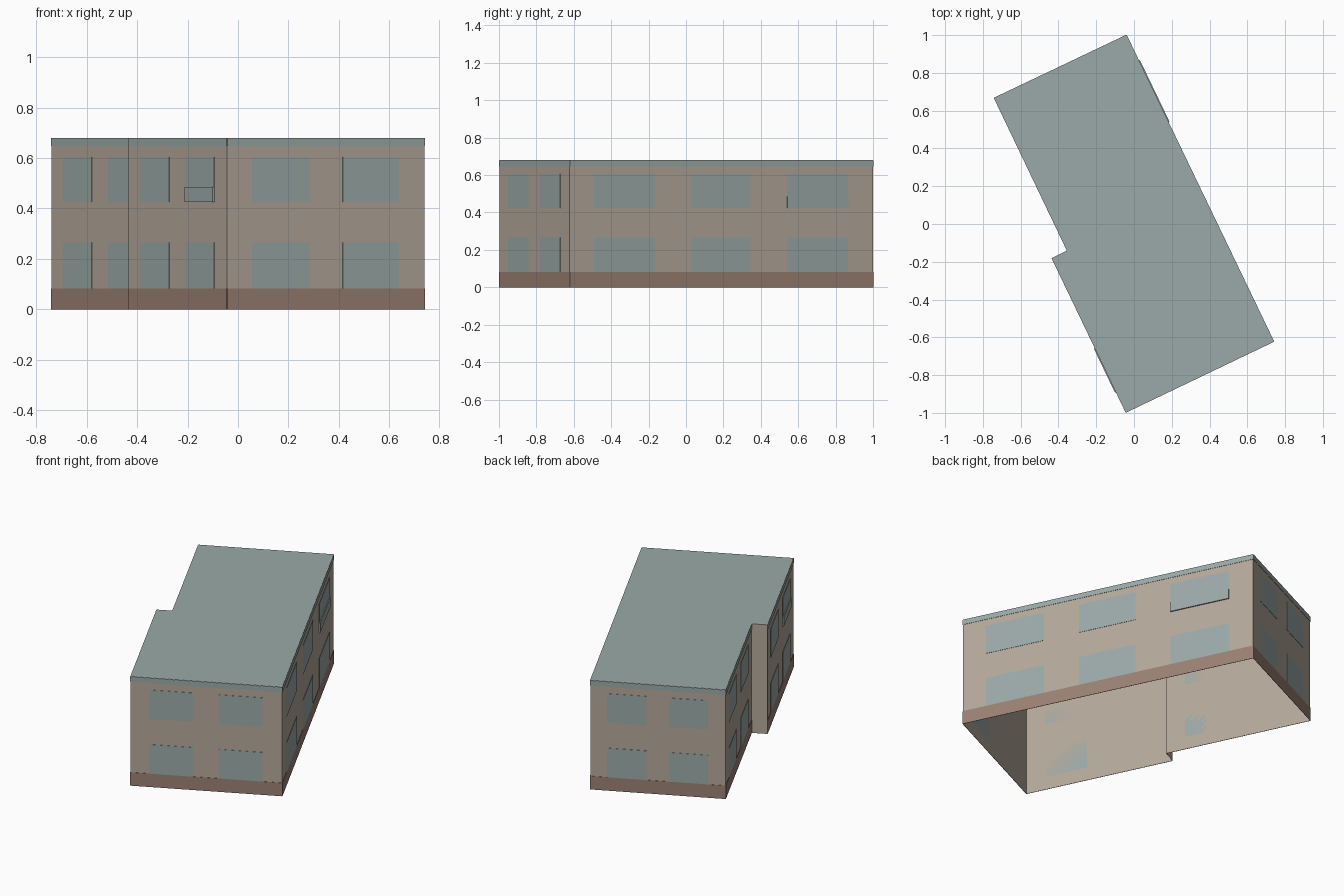
import bpy
import bmesh
from mathutils import Vector

cube = bpy.data.objects.get("Cube")
if cube:
    bpy.data.objects.remove(cube, do_unlink=True)


def material(name, rgb):
    mat = bpy.data.materials.new(name)
    mat.use_nodes = True
    linear = [((c / 255 + 0.055) / 1.055) ** 2.4 for c in rgb] + [1]
    mat.diffuse_color = linear
    mat.node_tree.nodes["Principled BSDF"].inputs["Base Color"].default_value = linear
    return mat


BEIGE = material("beige render", (180, 168, 154))
SLATE = material("grey green", (155, 170, 168))
BROWN = material("brown plinth", (155, 128, 115))

HEIGHT = 0.68
PLINTH = 0.083
TRIM = 0.647
STOREYS = {"lower": (PLINTH, 0.265), "upper": (0.425, 0.605)}

# Footprint corners, anticlockwise from the front corner
FRONT, LEFT, BACK, RIGHT, NOTCH_IN, NOTCH_OUT = [Vector(p) for p in (
    (-0.043, -0.997), (0.74, -0.622), (-0.04, 1.0),
    (-0.74, 0.667), (-0.354, -0.14), (-0.435, -0.18))]
FOOTPRINT = [FRONT, LEFT, BACK, RIGHT, NOTCH_IN, NOTCH_OUT]


def make_object(name, bm, mat):
    mesh = bpy.data.meshes.new(name)
    bm.to_mesh(mesh)
    bm.free()
    mesh.materials.append(mat)
    obj = bpy.data.objects.new(name, mesh)
    bpy.context.collection.objects.link(obj)
    return obj


def plate(name, start, end, span, z_range, mat, depth=0.002):
    """Thin box lying on the wall from start to end, over a fraction of it."""
    along = end - start
    out = Vector((along.y, -along.x)).normalized() * depth
    a, b = start + along * span[0], start + along * span[1]
    bm = bmesh.new()
    rings = [[bm.verts.new((*p, z)) for p in (a, a + out, b + out, b)] for z in z_range]
    bm.faces.new(rings[0])
    bm.faces.new(rings[1])
    for i in range(4):
        j = (i + 1) % 4
        bm.faces.new((rings[0][i], rings[0][j], rings[1][j], rings[1][i]))
    bmesh.ops.recalc_face_normals(bm, faces=bm.faces)
    return make_object(name, bm, mat)


# Wall shell, open underneath
bm = bmesh.new()
for start, end in zip(FOOTPRINT, FOOTPRINT[1:] + FOOTPRINT[:1]):
    bm.faces.new([bm.verts.new((*p, z)) for p, z in
                  ((start, 0), (end, 0), (end, HEIGHT), (start, HEIGHT))])
bmesh.ops.remove_doubles(bm, verts=bm.verts, dist=0.0001)
make_object("outer_walls", bm, BEIGE)

# Flat roof
bm = bmesh.new()
bm.faces.new([bm.verts.new((*p, HEIGHT)) for p in FOOTPRINT])
make_object("flat_roof", bm, SLATE)

# Plinth, roof trim and two storeys of windows on each main wall
PAIR = ((0.125, 0.415), (0.585, 0.87))
TRIPLE = ((0.08, 0.28), (0.4, 0.595), (0.716, 0.917))
WALLS = {
    "front": (FRONT, LEFT, PAIR),
    "left": (LEFT, BACK, TRIPLE),
    "back": (BACK, RIGHT, PAIR),
    "right_rear": (RIGHT, NOTCH_IN, PAIR),
    "right_front": (NOTCH_OUT, FRONT, PAIR),
}
for side, (start, end, spans) in WALLS.items():
    plate(side + "_plinth", start, end, (0, 1), (0, PLINTH), BROWN)
    plate(side + "_roof_trim", start, end, (0, 1), (TRIM, HEIGHT - 0.001), SLATE)
    for storey, z_range in STOREYS.items():
        for number, span in enumerate(spans, 1):
            plate(f"{side}_{storey}_window_{number}", start, end, span, z_range, SLATE)

# Slightly raised lower panes on the last upper windows of the long sides
for side in ("left", "right_front"):
    start, end, spans = WALLS[side]
    plate(side + "_raised_pane", start, end, spans[-1], (0.425, 0.485), SLATE, 0.007)
